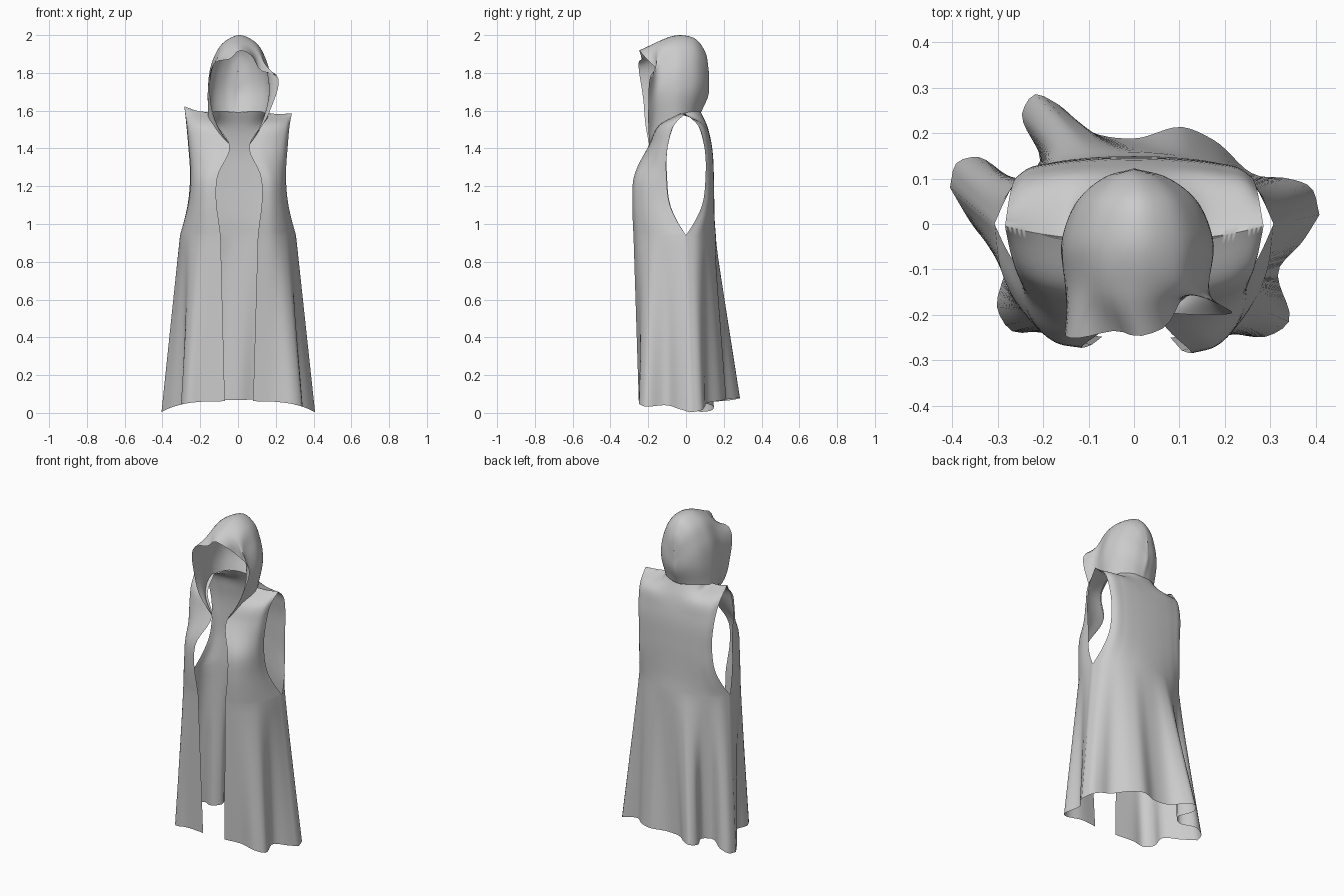
import bpy, bmesh
from math import sin, cos, pi
from mathutils import Vector

if "Cube" in bpy.data.objects:
    bpy.data.objects.remove(bpy.data.objects["Cube"])


def spline(pts, k):
    """Catmull-Rom curve with chord-length knots, k samples per segment."""
    p = [Vector(q) for q in pts]
    d = [max((b - a).length, 1e-5) for a, b in zip(p, p[1:])]
    v = [(p[i + 1] - p[i]) / d[i] for i in range(len(d))]
    m = [v[0]] + [(v[i - 1] * d[i] + v[i] * d[i - 1]) / (d[i] + d[i - 1])
                  for i in range(1, len(d))] + [v[-1]]
    out = []
    for i in range(len(d)):
        for j in range(k):
            t = j / k
            h = t * t * (3 - 2 * t)
            out.append(p[i] * (1 - h) + p[i + 1] * h
                       + m[i] * d[i] * t * (1 - t)**2 - m[i + 1] * d[i] * t * t * (1 - t))
    return out + [p[-1]]


def resample(pts, n):
    """Even spacing along a smooth curve through pts."""
    c = spline(pts, 12)
    acc = [0.0]
    for a, b in zip(c, c[1:]):
        acc.append(acc[-1] + (b - a).length)
    out, i = [], 0
    for j in range(n + 1):
        s = acc[-1] * j / n
        while i < len(c) - 2 and acc[i + 1] < s:
            i += 1
        out.append(c[i].lerp(c[i + 1], (s - acc[i]) / max(acc[i + 1] - acc[i], 1e-9)))
    return out


def loft(bm, rows, n, k):
    """Smooth sheet through a stack of curves."""
    keys = [resample(r, n) for r in rows]
    vs = [[bm.verts.new(q) for q in spline([r[c] for r in keys], k)] for c in range(n + 1)]
    for a, b in zip(vs, vs[1:]):
        for j in range(len(a) - 1):
            bm.faces.new((a[j], b[j], b[j + 1], a[j + 1]))


def panel(bm, hem_row, rows, n):
    """Straight-hanging skirt below the armhole, shaped torso above it."""
    loft(bm, [hem_row, rows[0]], n, 14)
    loft(bm, rows, n, 6)


def finish(bm, name):
    bmesh.ops.remove_doubles(bm, verts=bm.verts, dist=0.002)
    bmesh.ops.recalc_face_normals(bm, faces=bm.faces)
    me = bpy.data.meshes.new(name)
    bm.to_mesh(me)
    bm.free()
    me.shade_smooth()
    bpy.context.collection.objects.link(bpy.data.objects.new(name, me))


def mirror(pts):
    return [(-x, y, z) for x, y, z in pts]


def flip(pts):
    """Left side, with the front edge a little nearer the middle and further back."""
    out = []
    for x, y, z in pts:
        s = 0.02 * max(0, 1 - x / 0.3)
        out.append((s - x, y + (s if z < 1.3 else 0), z))
    return out


def quarter(x0, y0, x1, y1, z):
    """Quarter ellipse from (x0, y0) on the centre side to (x1, y1) at the arm."""
    return [(x0 + (x1 - x0) * sin(a * pi / 8), y1 + (y0 - y1) * cos(a * pi / 8), z)
            for a in range(5)]


def hem(pts):
    """Wavy hem, lowest at the sides."""
    return [(x, y, .062 - .06 * (abs(x) / .41)**4 + .15 * max(0, y - .15)) for x, y in pts]


# wavy hem outlines: front edge to side seam, and around the back
hem_right = hem([(.08, -.25), (.19, -.238), (.3, -.245), (.338, -.22), (.318, -.1),
                 (.37, -.04), (.408, .02)])
hem_left = hem([(-.07, -.248), (-.2, -.235), (-.27, -.235), (-.3, -.19), (-.285, -.085),
                (-.35, -.01), (-.405, .08)])
hem_back = hem([(.408, .02), (.39, .08), (.34, .1), (.27, .107), (.175, .185), (.11, .213),
                (0, .188), (-.1, .205), (-.17, .265), (-.22, .285), (-.245, .25), (-.21, .13),
                (-.25, .1), (-.35, .148), (-.39, .135), (-.405, .08)])

# torso levels: height, front edge x and y, armhole x and half gap, back y
levels = [(.94, .105, -.278, .307, 0, .158), (1.02, .115, -.282, .285, .05, .152),
          (1.1, .125, -.284, .267, .085, .15), (1.24, .123, -.278, .254, .103, .148),
          (1.42, .06, -.195, .264, .095, .136), (1.52, .122, -.145, .273, .065, .112)]
front, back = [], []
for z, fx, fy, ax, gap, by in levels:
    front.append(quarter(fx, fy, ax, -gap, z))
    half = quarter(0, by, ax, gap, z)
    back.append(half[::-1] + mirror(half[1:]))

# shoulder seams and neckline
shoulder = [(.155, -.03, 1.585), (.22, -.02, 1.583), (.285, -.005, 1.585)]
shoulder_left = [(x, y, z + .04 * (-x / .29)**3) for x, y, z in flip(shoulder)]
neck = [(.12, .03, 1.595), (.06, .07, 1.595)]
collar = shoulder[::-1] + neck + [(0, .08, 1.59)] + mirror(neck[::-1]) + shoulder_left

bm = bmesh.new()
panel(bm, hem_right, front + [shoulder], 26)
panel(bm, hem_left, [flip(r) for r in front] + [shoulder_left], 26)
panel(bm, hem_back, back + [collar], 64)
finish(bm, "coat_body")


def arch(w, y0, z0, wide, y1, top):
    """Hood rib: narrow at the neck, then a half ellipse over the head."""
    zc = 1.72 if top > 1.85 else 1.7
    dome = [(wide * (sin(a * pi / 6) + .05), y1, zc + (top - zc) * cos(a * pi / 6))
            for a in range(-3, 4)]
    return [(-w, y0, z0)] + dome + [(w, y0, z0)]


# hood: uneven face opening, then ribs running to the middle of the back
opening = [(-.044, -.195, 1.42), (-.115, -.215, 1.53), (-.145, -.225, 1.65), (-.113, -.25, 1.86),
           (-.04, -.235, 1.875), (.01, -.247, 1.92), (.06, -.232, 1.9), (.125, -.155, 1.81),
           (.203, -.185, 1.79), (.17, -.2, 1.6), (.06, -.195, 1.42)]
ribs = [opening,
        arch(.12, -.15, 1.5, .158, -.15, 1.965),
        arch(.155, -.03, 1.58, .165, -.03, 2.0),
        arch(.12, .03, 1.595, .132, .05, 1.98),
        arch(.06, .07, 1.595, .072, .1, 1.915),
        arch(0, .08, 1.59, 0, .122, 1.8)]
bm = bmesh.new()
loft(bm, ribs, 48, 7)
finish(bm, "hood")
